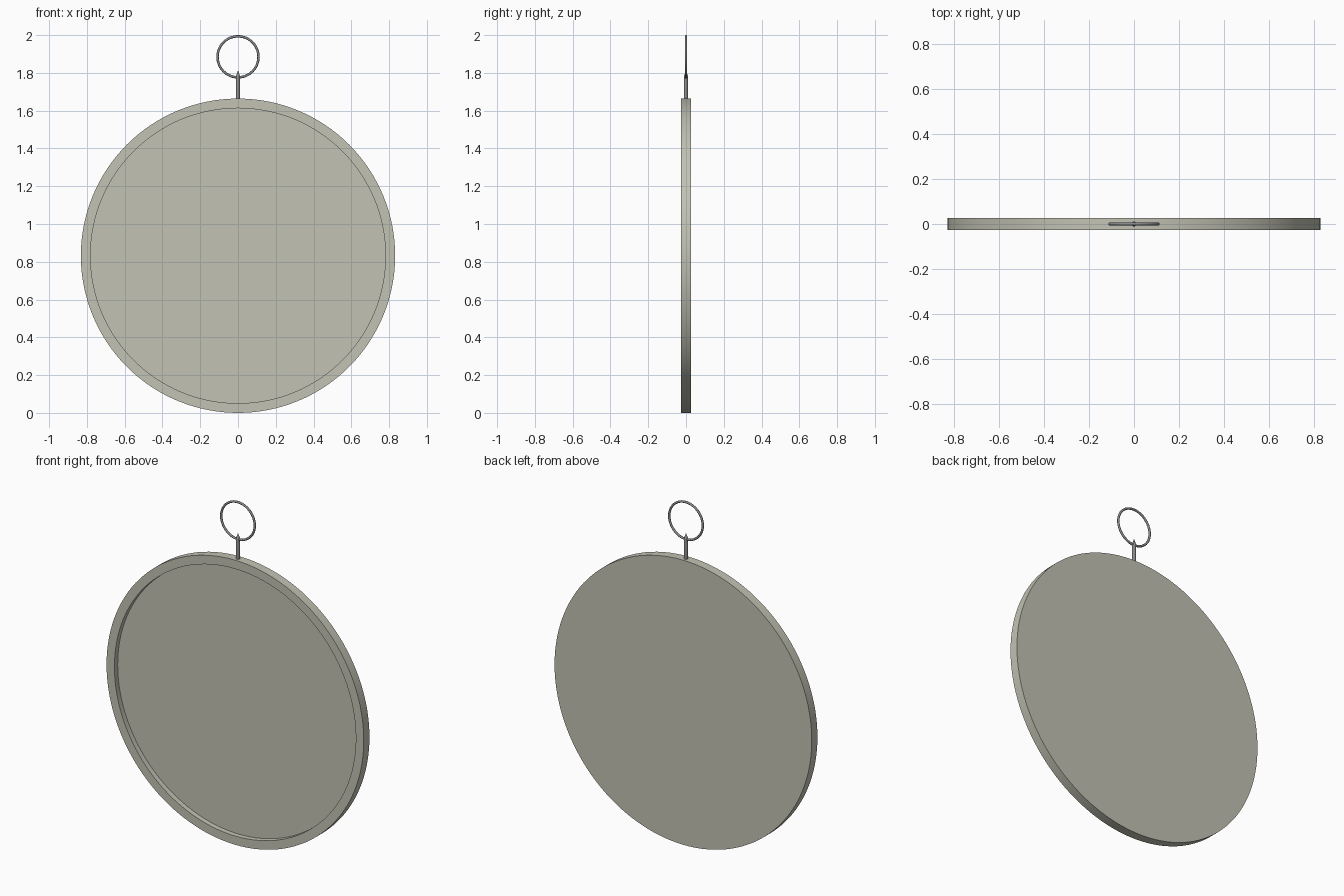
import bpy
import math
from mathutils import Matrix

cube = bpy.data.objects.get("Cube")
if cube:
    bpy.data.objects.remove(cube, do_unlink=True)


def material(name, colour):
    mat = bpy.data.materials.new(name)
    mat.use_nodes = True
    mat.diffuse_color = colour
    mat.node_tree.nodes["Principled BSDF"].inputs["Base Color"].default_value = colour
    return mat


def finish(obj, mat):
    obj.data.materials.append(mat)
    bpy.ops.object.select_all(action='DESELECT')
    obj.select_set(True)
    bpy.context.view_layer.objects.active = obj
    bpy.ops.object.shade_smooth_by_angle(angle=math.radians(35))


def lathe(name, profile, mat, sides, transform):
    """Spin (radius, height) points that start and end on the axis."""
    verts, faces, rings = [], [], []
    for r, h in profile:
        count = 1 if r == 0 else sides
        rings.append(range(len(verts), len(verts) + count))
        verts += [(r * math.cos(math.tau * i / sides),
                   r * math.sin(math.tau * i / sides), h) for i in range(count)]
    for low, high in zip(rings, rings[1:]):
        for i in range(sides):
            j = (i + 1) % sides
            if len(low) == 1:
                faces.append((low[0], high[j], high[i]))
            elif len(high) == 1:
                faces.append((low[i], low[j], high[0]))
            else:
                faces.append((low[i], low[j], high[j], high[i]))
    mesh = bpy.data.meshes.new(name)
    mesh.from_pydata(verts, [], faces)
    mesh.transform(transform)
    obj = bpy.data.objects.new(name, mesh)
    bpy.context.collection.objects.link(obj)
    finish(obj, mat)
    return obj


stone = material("warm grey", (0.54, 0.54, 0.455, 1))
metal = material("steel grey", (0.25, 0.25, 0.26, 1))

# Disc with a raised rim round the recessed front face
R, HALF, PANEL = 0.832, 0.0265, -0.004
upright = Matrix.Translation((0, 0, R)) @ Matrix.Rotation(math.pi / 2, 4, 'X')
lathe("disc", [(0, -HALF), (R, -HALF), (R, HALF), (0.781, HALF),
               (0.781, PANEL), (0, PANEL)], stone, 128, upright)

# Pointed hanging post
lathe("post", [(0, 1.64), (0.011, 1.64), (0.011, 1.78), (0, 1.815)],
      metal, 16, Matrix())

# Thin hanging ring
bpy.ops.mesh.primitive_torus_add(
    major_radius=0.1085, minor_radius=0.0065, major_segments=64, minor_segments=12,
    location=(0, 0, 1.885), rotation=(math.pi / 2, 0, 0))
ring = bpy.context.object
ring.name = "hanging_ring"
finish(ring, metal)
